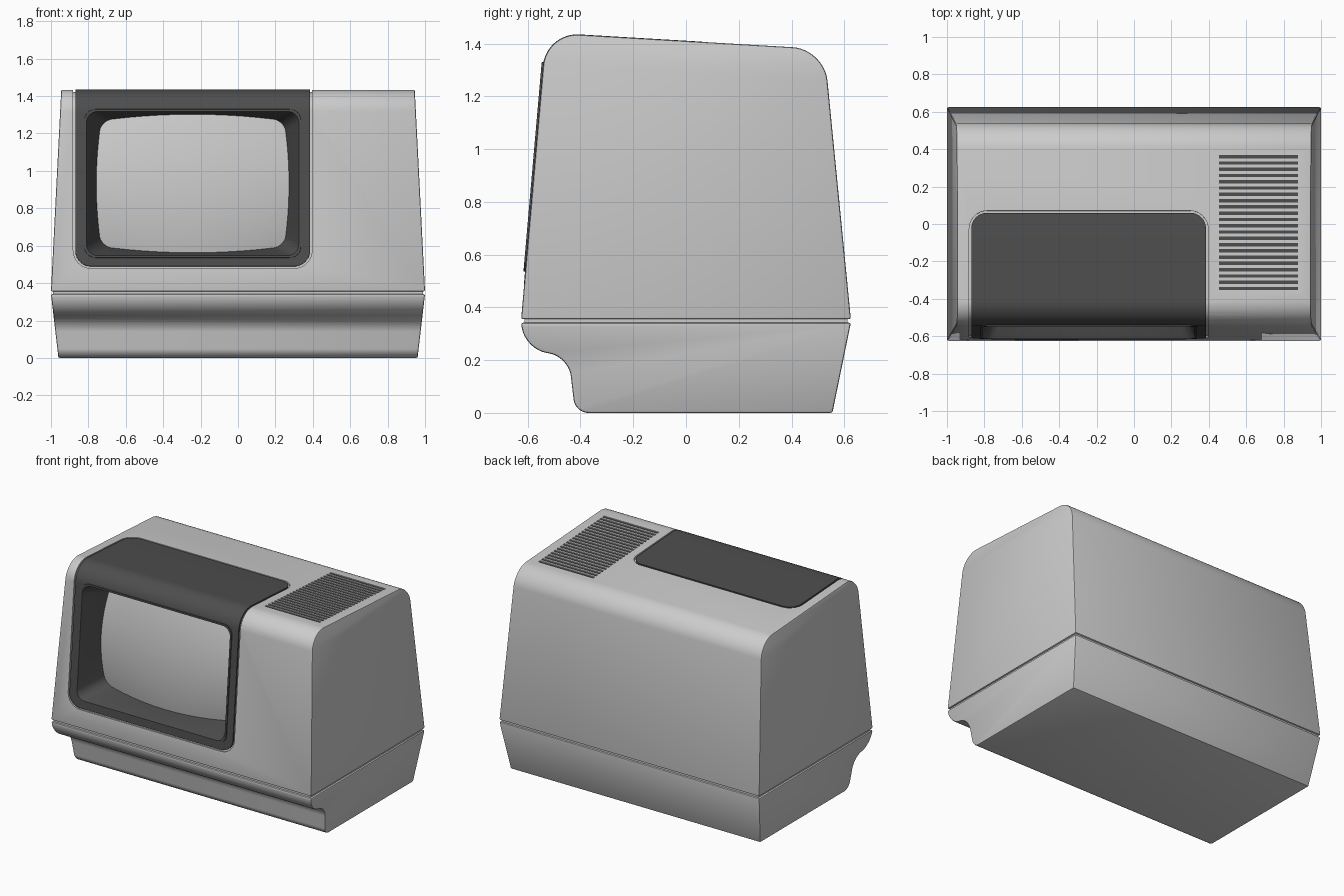
import bpy, bmesh, math
from mathutils import Vector

if "Cube" in bpy.data.objects:
    bpy.data.objects.remove(bpy.data.objects["Cube"])


def material(name, v):
    m = bpy.data.materials.new(name)
    m.diffuse_color = (v, v, v, 1)
    m.use_nodes = True
    m.node_tree.nodes["Principled BSDF"].inputs["Base Color"].default_value = m.diffuse_color
    return m


SHELL = material("light grey plastic", 0.6)
DARK = material("dark grey plastic", 0.075)
GLASS = material("screen grey", 0.58)


def make(name, verts, faces, mat=None, recalc=True):
    me = bpy.data.meshes.new(name)
    me.from_pydata([tuple(v) for v in verts], [], faces)
    if recalc:
        bm = bmesh.new()
        bm.from_mesh(me)
        bmesh.ops.recalc_face_normals(bm, faces=bm.faces)
        bm.to_mesh(me)
        bm.free()
    ob = bpy.data.objects.new(name, me)
    bpy.context.collection.objects.link(ob)
    if mat:
        me.materials.append(mat)
    return ob


def finish(ob):
    """Apply modifiers, then smooth everything but the sharp edges."""
    dg = bpy.context.evaluated_depsgraph_get()
    me = bpy.data.meshes.new_from_object(ob.evaluated_get(dg))
    ob.modifiers.clear()
    ob.data = me
    bpy.ops.object.select_all(action='DESELECT')
    ob.select_set(True)
    bpy.context.view_layer.objects.active = ob
    bpy.ops.object.shade_smooth_by_angle(angle=math.radians(32))


def fillet(a, c, b, t, n=12):
    """Rounded corner at c, starting t along each side."""
    a, c, b = Vector(a), Vector(c), Vector(b)
    p, q = c + (a - c).normalized() * t, c + (b - c).normalized() * t
    p1, q1 = p.lerp(c, 0.55), q.lerp(c, 0.55)
    return [p * (1-k)**3 + p1 * 3*k*(1-k)**2 + q1 * 3*k*k*(1-k) + q * k**3
            for k in (i / n for i in range(n + 1))]


def rounded(corners):
    out = []
    for i, (y, z, t) in enumerate(corners):
        a, b = corners[i - 1], corners[(i + 1) % len(corners)]
        out += fillet(a[:2], (y, z), b[:2], t) if t else [Vector((y, z))]
    return out


def prism(name, prof, half, mat):
    """Side profile stretched across x, width depending on height."""
    n = len(prof)
    v = [(s * half(p.y), p.x, p.y) for s in (-1, 1) for p in prof]
    f = [list(range(n)), list(range(n, 2 * n))]
    f += [[i, (i+1) % n, n + (i+1) % n, n + i] for i in range(n)]
    ob = make(name, v, f, mat)
    b = ob.modifiers.new("soft_edges", 'BEVEL')
    b.width, b.segments, b.angle_limit = 0.008, 2, math.radians(35)
    return ob


def boxes(name, items, mat=None):
    v, f = [], []
    for x0, x1, y0, y1, z0, z1 in items:
        k = len(v)
        v += [(x, y, z) for x in (x0, x1) for y in (y0, y1) for z in (z0, z1)]
        f += [[k + i for i in q] for q in ((0, 1, 3, 2), (4, 6, 7, 5), (0, 4, 5, 1),
                                           (2, 3, 7, 6), (0, 2, 6, 4), (1, 5, 7, 3))]
    return make(name, v, f, mat)


def cut(ob, cutter):
    m = ob.modifiers.new("cut", 'BOOLEAN')
    m.operation, m.solver, m.object = 'DIFFERENCE', 'EXACT', cutter
    cutter.hide_render = True
    cutter.hide_set(True)


def front_y(z):
    return -0.625 + (z - 0.355) * 0.0872


def top_z(y):
    return 1.435 - (y + 0.43) * 0.0588


# Main shells
CORNER = (-0.5304, 1.441)
upper = prism("upper_shell", rounded([(-0.625, 0.355, 0), (*CORNER, 0.125),
              (0.5245, 1.379, 0.12), (0.625, 0.355, 0)]),
              lambda z: 1 - 0.055 * (z - 0.355) / 1.08, SHELL)
base = prism("lower_shell", rounded([(-0.625, 0.342, 0), (-0.612, 0.245, 0.08),
             (-0.445, 0.21, 0.07), (-0.42, 0, 0.05), (0.555, 0, 0), (0.625, 0.342, 0)]),
             lambda z: 0.96 + 0.04 * z / 0.342, SHELL)
seam = boxes("seam_core", [(-0.988, 0.988, -0.613, 0.613, 0.33, 0.367)], SHELL)

# Path of the wrap-around panel: up the front, over the edge, along the top
path = [Vector((front_y(0.45), 0.45))]
path += fillet(path[0], CORNER, (0.2, top_z(0.2)), 0.125)
path.append(Vector((0.1, top_z(0.1))))
dist = [0]
for a, b in zip(path, path[1:]):
    dist.append(dist[-1] + (b - a).length)
S0 = 0.04 * math.hypot(1, 0.0872)
S1 = dist[-1] - 0.04 * math.hypot(1, 0.0588)


def on_path(s, off):
    i = max(k for k in range(len(path) - 1) if dist[k] <= s + 1e-7)
    d = (path[i+1] - path[i]).normalized()
    p = path[i] + d * (s - dist[i])
    return p + Vector((-d.y, d.x)) * off


def span(s, s0, s1, x0, x1, r):
    d = max(0, min(s - s0, s1 - s))
    k = r - math.sqrt(max(0, r*r - (r-d)**2)) if d < r else 0
    return x0 + k, x1 - k


def wrap_panel(name, grow, off, thick, hole=None, mat=None):
    outer = (S0 - grow, S1 + grow, -0.87 - grow, 0.385 + grow, 0.085 + grow)
    st = [s for s in dist if outer[0] < s < outer[1]]
    for s0, s1, _, _, r in [outer] + ([hole] if hole else []):
        for i in range(9):
            k = r * (1 - math.cos(i * math.pi / 16))
            st += [s0 + k, s1 - k]
    st = sorted(set(round(s, 4) for s in st))
    v, f, rows = [], [], []
    for s in st:
        xs = list(span(s, *outer))
        if hole and hole[0] - 1e-4 <= s <= hole[1] + 1e-4:
            xs[1:1] = span(s, *hole)
        p = on_path(s, off)
        rows.append(list(range(len(v), len(v) + len(xs))))
        v += [(x, p.x, p.y) for x in xs]
    for a, b in zip(rows, rows[1:]):
        if len(a) == 4 and len(b) == 4:
            f += [[a[0], a[1], b[1], b[0]], [a[2], a[3], b[3], b[2]]]
        else:
            f.append(a + b[::-1])
    ob = make(name, v, f, mat, recalc=False)
    m = ob.modifiers.new("thickness", 'SOLIDIFY')
    m.thickness, m.offset = thick, 1
    return ob


# Dark panel in a shallow pocket that leaves a thin groove around it
LX0, LX1, LZ0, LZ1 = -0.822, 0.337, 0.535, 1.33
K = math.hypot(1, 0.0872)
hole = ((LZ0 + 0.005 - 0.45) * K, (LZ1 - 0.005 - 0.45) * K, LX0 + 0.005, LX1 - 0.005, 0.06)
panel = wrap_panel("screen_surround", 0, -0.02, 0.021, hole, DARK)
cut(upper, wrap_panel("pocket_cutter", 0.011, -0.012, 0.03))


def outline(inset_x, inset_z, r, n=8, m=10):
    """Rounded rectangle in x and z, counter-clockwise seen from the front."""
    cx, cz = (LX0 + LX1) / 2, (LZ0 + LZ1) / 2
    hx, hz = (LX1 - LX0) / 2 - inset_x, (LZ1 - LZ0) / 2 - inset_z
    arcs = []
    for q, (sx, sz) in enumerate(((1, 1), (-1, 1), (-1, -1), (1, -1))):
        arcs.append([Vector((cx + sx*(hx-r) + r*math.cos(t), cz + sz*(hz-r) + r*math.sin(t)))
                     for t in ((q + i / n) * math.pi / 2 for i in range(n + 1))])
    pts = []
    for q in range(4):
        a, b = arcs[q][-1], arcs[(q + 1) % 4][0]
        pts += arcs[q] + [a.lerp(b, i / m) for i in range(1, m)]
    return pts


def loft(name, loops, mat, caps=(False, True)):
    n = len(loops[0])
    v = [p for lp in loops for p in lp]
    f = [[j*n + i, j*n + (i+1) % n, (j+1)*n + (i+1) % n, (j+1)*n + i]
         for j in range(len(loops) - 1) for i in range(n)]
    if caps[0]:
        f.append(list(range(n))[::-1])
    if caps[1]:
        f.append(list(range((len(loops) - 1) * n, len(loops) * n)))
    return make(name, v, f, mat, recalc=caps[0])


def ring(inset, depth):
    return [(p.x, front_y(p.y) + depth, p.y) for p in outline(inset, inset, 0.06)]


def glass_ring(scale):
    """Barrel-shaped ring on the bulging screen."""
    cx, cz, hx, hz = -0.2425, 0.93, 0.515, 0.37
    out = []
    for p in outline(0.0645, 0.0275, 0.06):
        u, w = (p.x - cx) / hx * scale, (p.y - cz) / hz * scale
        z = cz + hz * w * (1 - 0.09 * u * u)
        out.append((cx + hx * u * (1 - 0.05 * w * w), front_y(z) + 0.11 + 0.045 * (u*u + w*w), z))
    return out


# Raised lip and funnel, then the curved screen
funnel = loft("screen_funnel", [ring(0, 0.002), ring(0.001, -0.007), ring(0.012, -0.007),
              ring(0.016, 0.003), glass_ring(1)], DARK, (False, False))
screen = loft("screen_glass", [glass_ring(1 - i / 12.5) for i in range(13)], GLASS)
cut(upper, loft("opening_cutter", [ring(0.004, -0.1), ring(0.004, 0.27)], None, (True, True)))

# Cooling slots on the top right, with dark strips inside
slots = [-0.345 + i * 0.705 / 21 for i in range(22)]
cut(upper, boxes("slot_cutter", [(0.455, 0.877, y - 0.009, y + 0.009,
                                  top_z(y) - 0.02, top_z(y) + 0.02) for y in slots]))
vents = boxes("vent_strips", [(0.454, 0.878, y - 0.0095, y + 0.0095, top_z(y) - 0.025,
                               top_z(y) - 0.006) for y in slots], DARK)

for ob in (upper, base, seam, panel, funnel, screen, vents):
    finish(ob)
